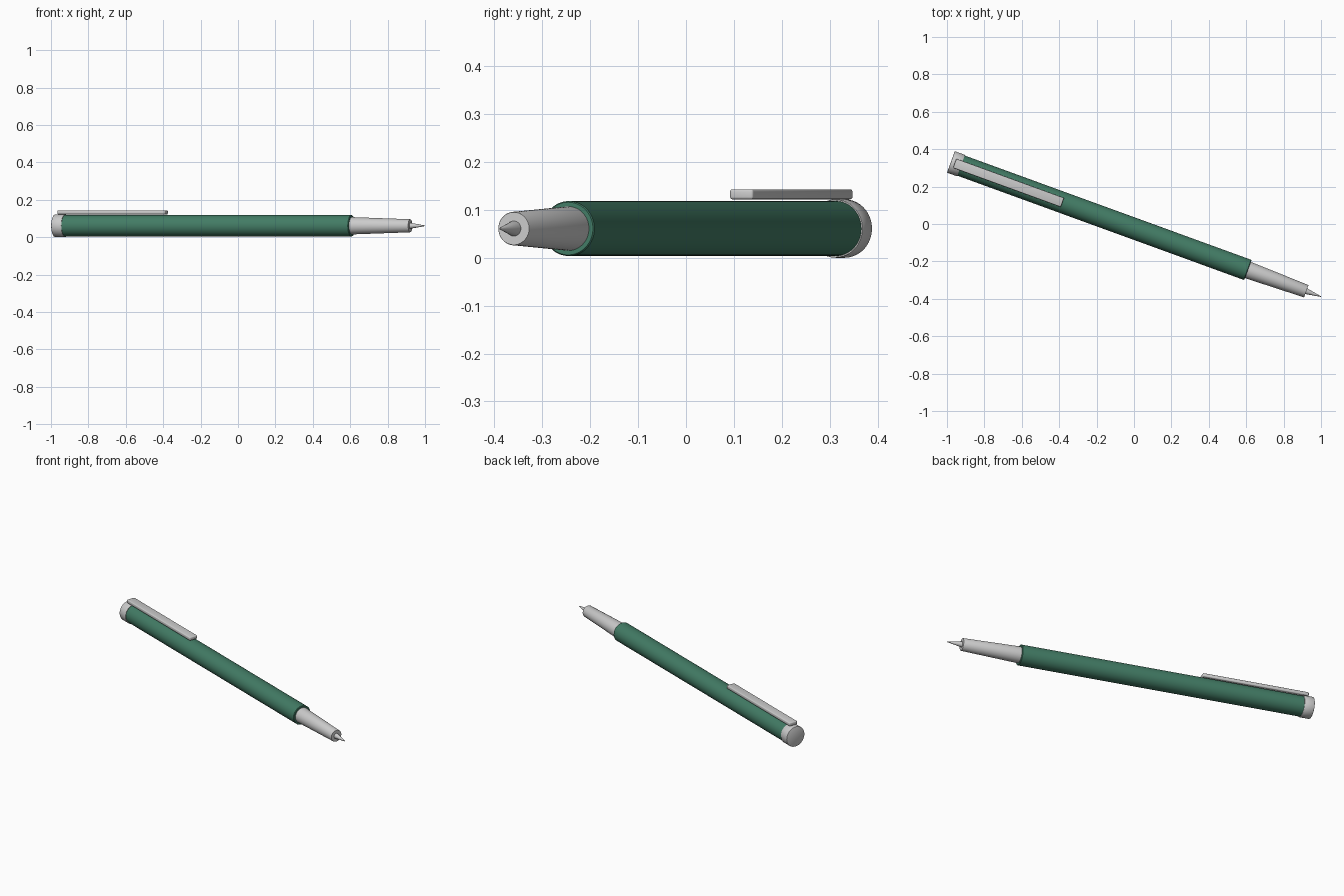
import bpy, bmesh, math
from mathutils import Matrix

if "Cube" in bpy.data.objects:
    bpy.data.objects.remove(bpy.data.objects["Cube"])

# The pen lies flat, turned 20 degrees; local x runs from cap end to tip
PLACE = Matrix.Translation((-0.979, 0.332, 0.061)) @ Matrix.Rotation(math.radians(-20), 4, 'Z')


def material(name, rgb):
    m = bpy.data.materials.new(name)
    m.diffuse_color = (*rgb, 1)
    m.use_nodes = True
    m.node_tree.nodes["Principled BSDF"].inputs["Base Color"].default_value = m.diffuse_color
    return m


silver = material("silver", (0.60, 0.60, 0.60))
green = material("dark green", (0.055, 0.20, 0.13))


def finish(name, bm, mat):
    bmesh.ops.recalc_face_normals(bm, faces=bm.faces)
    bm.transform(PLACE)
    mesh = bpy.data.meshes.new(name)
    bm.to_mesh(mesh)
    bm.free()
    mesh.materials.append(mat)
    obj = bpy.data.objects.new(name, mesh)
    bpy.context.collection.objects.link(obj)
    bpy.ops.object.select_all(action='DESELECT')
    obj.select_set(True)
    bpy.context.view_layer.objects.active = obj
    bpy.ops.object.shade_smooth_by_angle(angle=math.radians(35))
    return obj


def lathe(name, profile, mat, n=64):
    """Closed solid turned around local x from (position, radius) pairs."""
    bm = bmesh.new()
    rings = [[bm.verts.new((s, r * math.cos(2 * math.pi * i / n), r * math.sin(2 * math.pi * i / n)))
              for i in range(n)] for s, r in profile]
    for a, b in zip(rings, rings[1:]):
        for i in range(n):
            j = (i + 1) % n
            bm.faces.new((a[i], a[j], b[j], b[i]))
    bm.faces.new(rings[0])
    bm.faces.new(rings[-1])
    return finish(name, bm, mat)


# Turned parts
lathe("end_cap", [(0, 0.058), (0.001, 0.060), (0.003, 0.061), (0.056, 0.061), (0.058, 0.060)], silver)
lathe("barrel", [(0.05, 0.0573), (1.687, 0.0573), (1.69, 0.055)], green)
lathe("grip_cone", [(1.68, 0.0465), (2.020, 0.035), (2.022, 0.034)], silver)
lathe("writing_tip", [(2.015, 0.017), (2.104, 0.002), (2.106, 0.0008)], silver)

# Flat clip with softened edges, resting on the cap
bm = bmesh.new()
bmesh.ops.create_cube(bm, size=1)
bm.transform(Matrix.Translation((0.328, 0, 0.0715)) @ Matrix.Diagonal((0.613, 0.052, 0.021, 1)))
bmesh.ops.bevel(bm, geom=bm.edges[:], offset=0.005, segments=3, profile=0.5, affect='EDGES')
finish("clip", bm, silver)
